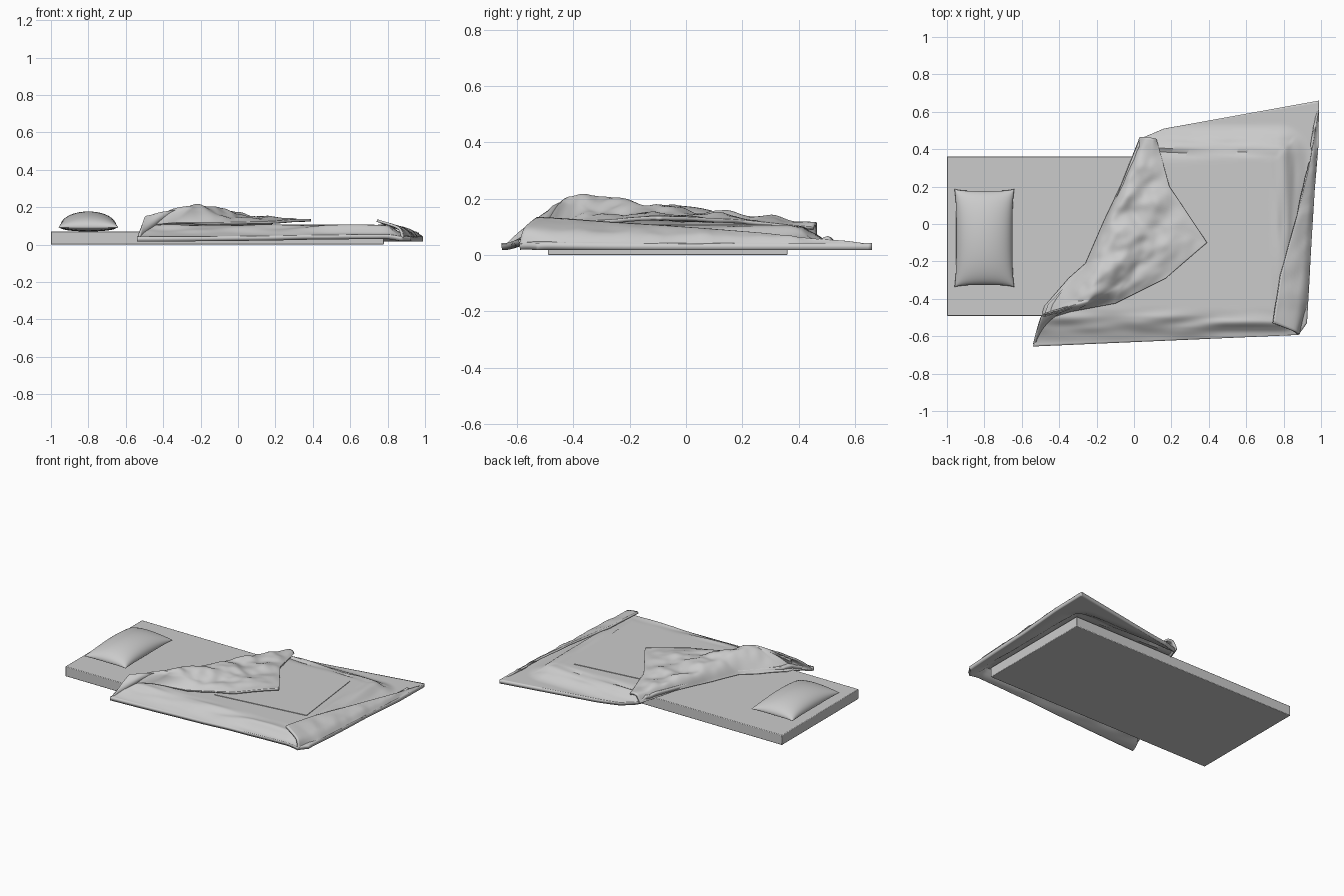
import bpy, bmesh, math
from mathutils import Vector, noise

if "Cube" in bpy.data.objects:
    bpy.data.objects.remove(bpy.data.objects["Cube"])


def smooth(t):
    t = max(0.0, min(1.0, t))
    return t * t * (3 - 2 * t)


def along(pts, t, curved=False):
    """Sample a polyline at t in 0..1; curved uses Catmull-Rom."""
    n = len(pts) - 1
    i = min(int(t * n), n - 1)
    f = t * n - i
    p1, p2 = Vector(pts[i]), Vector(pts[i + 1])
    if not curved:
        return p1.lerp(p2, f)
    p0, p3 = Vector(pts[max(i - 1, 0)]), Vector(pts[min(i + 2, n)])
    return 0.5 * (2 * p1 + (p2 - p0) * f + (2 * p0 - 5 * p1 + 4 * p2 - p3) * f * f
                  + (3 * p1 - p0 - 3 * p2 + p3) * f ** 3)


def add_object(name, bm, angle=40):
    mesh = bpy.data.meshes.new(name)
    bm.to_mesh(mesh)
    bm.free()
    ob = bpy.data.objects.new(name, mesh)
    bpy.context.collection.objects.link(ob)
    bpy.ops.object.select_all(action='DESELECT')
    bpy.context.view_layer.objects.active = ob
    ob.select_set(True)
    bpy.ops.object.shade_smooth_by_angle(angle=math.radians(angle))
    return ob


def sheet(name, point, nu, nv, thickness):
    """Cloth sheet from point(u, v), thickened downwards."""
    bm = bmesh.new()
    g = [[bm.verts.new(point(i / nu, j / nv)) for j in range(nv + 1)] for i in range(nu + 1)]
    for i in range(nu):
        for j in range(nv):
            bm.faces.new((g[i][j], g[i + 1][j], g[i + 1][j + 1], g[i][j + 1]))
    bm.normal_update()
    if sum(f.normal.z * f.calc_area() for f in bm.faces) < 0:
        bmesh.ops.reverse_faces(bm, faces=bm.faces[:])
    ob = add_object(name, bm)
    mod = ob.modifiers.new("thickness", 'SOLIDIFY')
    mod.thickness = thickness
    mod.offset = -1
    return ob


def loft(rows, wrinkle):
    """Sheet point function through several rows of control points."""
    def point(u, v):
        pts = []
        for r in rows:
            p = along(r, u)
            p.z = along(r, u, True).z
            pts.append(p)
        p = along(pts, v, True)
        n = noise.noise(Vector((p.x * 5 + p.y * 3, p.y * 9 - p.x * 5, 2.0)))
        n += 0.4 * noise.noise(Vector((p.x * 12 + p.y * 9, p.y * 14 - p.x * 12, 7.0)))
        p.z += wrinkle * n * math.sin(math.pi * v) * smooth(u * 8) * smooth((1 - u) * 8)
        return p
    return point


# Mattress
bm = bmesh.new()
bmesh.ops.create_cube(bm, size=1)
bmesh.ops.scale(bm, vec=(1.78, 0.852, 0.07), verts=bm.verts)
bmesh.ops.translate(bm, vec=(-0.11, -0.065, 0.035), verts=bm.verts)
mattress = add_object("mattress", bm)
bev = mattress.modifiers.new("soft_edges", 'BEVEL')
bev.width, bev.segments = 0.004, 2

# Pillow: two puffed grids with pinched corners
bm = bmesh.new()
N = 28
for side, height in ((1, 0.085), (-1, 0.022)):
    g = []
    for i in range(N + 1):
        col = []
        for j in range(N + 1):
            a = math.sin(math.pi * (i / N - 0.5))
            b = math.sin(math.pi * (j / N - 0.5))
            puff = max(0.0, (1 - a * a) * (1 - b * b)) ** 0.45
            x = -0.80 + a * 0.16 * (1 - 0.06 * (1 - b ** 4))
            y = -0.075 + b * 0.262 * (1 - 0.04 * (1 - a ** 4))
            col.append(bm.verts.new((x, y, 0.092 + side * height * puff)))
        g.append(col)
    for i in range(N):
        for j in range(N):
            q = (g[i][j], g[i + 1][j], g[i + 1][j + 1], g[i][j + 1])
            bm.faces.new(q if side > 0 else q[::-1])
bmesh.ops.remove_doubles(bm, verts=bm.verts, dist=0.0003)
add_object("pillow", bm, 60)

# Quilt draped over the mattress
head_edge = [(-0.54, -0.655, 0), (-0.46, -0.43, 0), (-0.24, -0.20, 0),
             (-0.14, 0.03, 0), (0.03, 0.455, 0), (0.16, 0.51, 0)]
foot_edge = [(0.88, -0.593, 0), (0.925, -0.53, 0), (0.94, -0.27, 0),
             (0.955, 0.05, 0), (0.985, 0.40, 0), (0.99, 0.66, 0)]


def quilt_point(u, v):
    p = along(head_edge, v).lerp(along(foot_edge, v), u)
    ex = p.x - 0.77
    ey = max(-0.48 - p.y, p.y - 0.37)
    d = math.hypot(max(0, ex), max(0, ey))
    signed = d if d > 0 else max(ex, ey)
    p.z = 0.042 + 0.062 * (1 - smooth(d / 0.17))
    # folds follow the mattress sides, the centre stays flat
    ring = smooth(1 - abs(signed - 0.05) / 0.10)
    long_wave = noise.noise(Vector((p.x * 4, p.y * 18, 0)))
    cross_wave = noise.noise(Vector((p.x * 18, p.y * 4, 5)))
    p.z += ring * 0.016 * (long_wave if ey > ex else cross_wave)
    # narrow gathered crease along the far side
    p.z -= 0.010 * math.exp(-((p.y - 0.385) / 0.012) ** 2) * smooth((0.75 - p.x) * 5)
    return p


sheet("quilt", quilt_point, 120, 100, 0.025)

# Stitched centre panel
panel = [Vector((0.0, 0.225, 0.108)), Vector((0.07, -0.36, 0.108)),
         Vector((0.73, -0.28, 0.108)), Vector((0.66, 0.305, 0.108))]
patch = sheet("quilt_panel",
              lambda u, v: panel[0].lerp(panel[3], u).lerp(panel[1].lerp(panel[2], u), v), 2, 2, 0.008)
patch.data.shade_flat()

# Turned-back corner of the quilt: rolled edge, ridge, slope, free edge
turned_rows = [
    [(0.03, 0.465, 0.06), (-0.07, 0.21, 0.078), (-0.16, 0.02, 0.08), (-0.26, -0.21, 0.08),
     (-0.35, -0.29, 0.08), (-0.48, -0.44, 0.075), (-0.54, -0.64, 0.035)],
    [(0.06, 0.465, 0.11), (-0.03, 0.22, 0.135), (-0.09, 0.03, 0.155), (-0.16, -0.18, 0.18),
     (-0.21, -0.30, 0.195), (-0.27, -0.41, 0.21), (-0.50, -0.50, 0.135)],
    [(0.10, 0.46, 0.115), (0.08, 0.22, 0.135), (0.14, -0.03, 0.145), (0.05, -0.20, 0.152),
     (-0.08, -0.33, 0.165), (-0.26, -0.435, 0.195), (-0.47, -0.49, 0.14)],
    [(0.12, 0.455, 0.10), (0.19, 0.20, 0.124), (0.39, -0.10, 0.138), (0.17, -0.29, 0.125),
     (-0.10, -0.425, 0.118), (-0.34, -0.47, 0.116), (-0.47, -0.51, 0.105)],
]
sheet("turned_back_corner", loft(turned_rows, 0.028), 108, 54, 0.014)

# Turned-up strip at the foot end
foot_rows = [
    [(0.885, -0.592, 0.04), (0.93, -0.42, 0.042), (0.955, 0.0, 0.042), (0.98, 0.4, 0.042), (0.99, 0.63, 0.042)],
    [(0.86, -0.575, 0.095), (0.885, -0.38, 0.088), (0.925, 0.0, 0.075), (0.96, 0.36, 0.062), (0.98, 0.57, 0.05)],
    [(0.745, -0.53, 0.135), (0.785, -0.27, 0.118), (0.86, 0.0, 0.1), (0.93, 0.28, 0.078), (0.97, 0.50, 0.055)],
]
sheet("turned_up_foot", loft(foot_rows, 0.014), 60, 16, 0.014)
